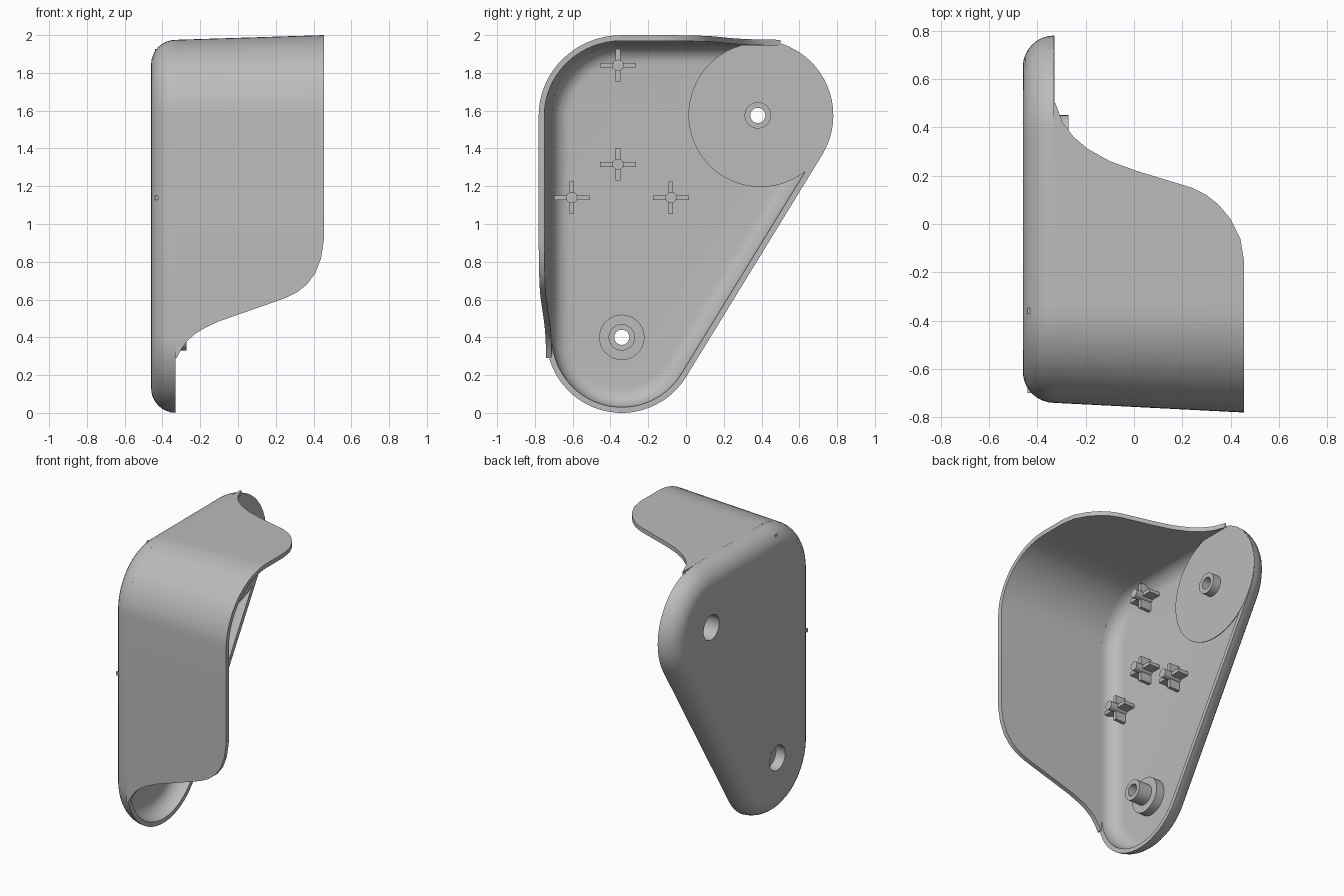
import bpy, bmesh, math
from mathutils import Vector

if "Cube" in bpy.data.objects:
    bpy.data.objects.remove(bpy.data.objects["Cube"], do_unlink=True)

grey = bpy.data.materials.new("light_grey_plastic")
grey.use_nodes = True
grey.diffuse_color = (0.5, 0.5, 0.5, 1)
grey.node_tree.nodes["Principled BSDF"].inputs["Base Color"].default_value = (0.5, 0.5, 0.5, 1)

# Corner centres (y, z) of the rounded triangular plate
LOW, BACK, FRONT = (-0.34, 0.40), (0.38, 1.575), (-0.34, 1.575)
RADIUS, RIM_X, WALL = 0.40, -0.33, 0.03


def finish(name, bm, angle=35):
    bmesh.ops.recalc_face_normals(bm, faces=bm.faces[:])
    mesh = bpy.data.meshes.new(name)
    bm.to_mesh(mesh)
    bm.free()
    mesh.materials.append(grey)
    ob = bpy.data.objects.new(name, mesh)
    bpy.context.collection.objects.link(ob)
    bpy.ops.object.select_all(action='DESELECT')
    ob.select_set(True)
    bpy.context.view_layer.objects.active = ob
    bpy.ops.object.shade_smooth_by_angle(angle=math.radians(angle))
    return ob


def arc(centre, r, a0, a1, n):
    for i in range(n + 1):
        a = math.radians(a0 + (a1 - a0) * i / n)
        yield centre[0] + r * math.cos(a), centre[1] + r * math.sin(a)


def outline(r):
    slant = math.degrees(math.atan2(LOW[0] - BACK[0], BACK[1] - LOW[1]))
    return [*arc(LOW, r, -180, slant, 24), *arc(BACK, r, slant, 90, 20),
            *arc(FRONT, r, 90, 180, 14)]


def add_loop(bm, x, points):
    return [bm.verts.new((x, y, z)) for y, z in points]


def bridge(bm, a, b):
    n = len(a)
    for i in range(n):
        j = (i + 1) % n
        bm.faces.new((a[i], a[j], b[j], b[i]))


def lathe(name, centre, profile, n=40):
    """Closed ring turned about the x direction; profile holds (radius, x)."""
    bm = bmesh.new()
    rings = [add_loop(bm, x, list(arc(centre, r, 0, 360, n))[:-1]) for r, x in profile]
    for a, b in zip(rings, rings[1:] + rings[:1]):
        bridge(bm, a, b)
    return finish(name, bm)


# Side dish: rounded outer shell, flat rim, rounded inner shell
BORE = 0.085
bm = bmesh.new()
section = []
steps = 8
for i in range(steps + 1):
    a = math.pi / 2 * i / steps
    section.append((RIM_X - 0.13 * math.cos(a), 0.27 + 0.13 * math.sin(a)))
for i in range(steps + 1):
    a = math.pi / 2 * (1 - i / steps)
    section.append((RIM_X - 0.10 * math.cos(a), 0.27 + 0.10 * math.sin(a)))
loops = [add_loop(bm, x, outline(r)) for x, r in section]
for a, b in zip(loops, loops[1:]):
    bridge(bm, a, b)
for loop in (loops[0], loops[-1]):
    x = loop[0].co.x
    edges = [bm.edges.get((v, w)) for v, w in zip(loop, loop[1:] + loop[:1])]
    for centre in (LOW, BACK):
        ring = add_loop(bm, x, list(arc(centre, BORE, 0, 360, 40))[:-1])
        edges += [bm.edges.new((v, w)) for v, w in zip(ring, ring[1:] + ring[:1])]
    bmesh.ops.triangle_fill(bm, edges=edges, use_beauty=True)
finish("side_dish", bm)

# Wrap-around hood: front wall, rounded corner and top wall with a curved free edge
front_edge = [(0.29, -0.325), (0.33, -0.305), (0.38, -0.27), (0.42, -0.225), (0.45, -0.175),
              (0.485, -0.10), (0.59, 0.20), (0.61, 0.255), (0.64, 0.315), (0.68, 0.365),
              (0.74, 0.41), (0.82, 0.44), (0.92, 0.455)]
top_edge = [(-0.15, 0.455), (-0.06, 0.44), (0.02, 0.40), (0.08, 0.35), (0.12, 0.30),
            (0.15, 0.24), (0.22, 0.01), (0.26, -0.10), (0.31, -0.19), (0.36, -0.25),
            (0.42, -0.295), (0.50, -0.325)]
path = [(FRONT[0] - RADIUS, z, -1, 0, x) for z, x in front_edge]
for y, z in arc(FRONT, RADIUS, 180, 90, 16):
    path.append((y, z, (y - FRONT[0]) / RADIUS, (z - FRONT[1]) / RADIUS, 0.455))
path += [(y, FRONT[1] + RADIUS, 0, 1, x) for y, x in top_edge]

bm = bmesh.new()
rows = []
for y, z, ny, nz, x_end in path:
    row = []
    for x, depth in ((RIM_X - 0.004, 0), (x_end, 0), (x_end, WALL), (RIM_X - 0.004, WALL)):
        t = (x - RIM_X) / 0.785
        row.append(bm.verts.new((x, y + ny * (0.04 * t - depth), z + nz * (0.025 * t - depth))))
    rows.append(row)
for a, b in zip(rows, rows[1:]):
    bridge(bm, a, b)
bm.faces.new(rows[0])
bm.faces.new(rows[-1])
finish("wrap_hood", bm)

# Round cover pad and the two bored screw bosses
lathe("round_pad", (0.395, 1.578), [(0.057, -0.328), (0.382, -0.328), (0.382, -0.333),
                                    (0.057, -0.333)], 64)
lathe("upper_boss", BACK, [(BORE, -0.46), (BORE, -0.345), (0.04, -0.345), (0.04, -0.272),
                           (0.07, -0.272), (0.07, -0.335), (0.10, -0.335), (0.10, -0.44)])
lathe("lower_boss", LOW, [(BORE, -0.46), (BORE, -0.39), (0.04, -0.39), (0.04, -0.272),
                          (0.07, -0.272), (0.07, -0.37), (0.12, -0.37), (0.12, -0.44)])


def box(bm, low, high):
    made = bmesh.ops.create_cube(bm, size=1)["verts"]
    low, high = Vector(low), Vector(high)
    for v in made:
        v.co = (low + high) / 2 + v.co * (high - low)


# Locating pins with cross-shaped ribs
pins = [(-0.36, 1.84), (-0.36, 1.315), (-0.605, 1.14), (-0.08, 1.14)]
for i, (y, z) in enumerate(pins, 1):
    bm = bmesh.new()
    for hy, hz in ((0.095, 0.012), (0.012, 0.086)):
        box(bm, (-0.44, y - hy, z - hz), (-0.35, y + hy, z + hz))
    ends = [add_loop(bm, x, list(arc((y, z), 0.03, 0, 360, 20))[:-1]) for x in (-0.44, -0.30)]
    bridge(bm, *ends)
    for ring in ends:
        bm.faces.new(ring)
    finish(f"locating_pin_{i}", bm)
